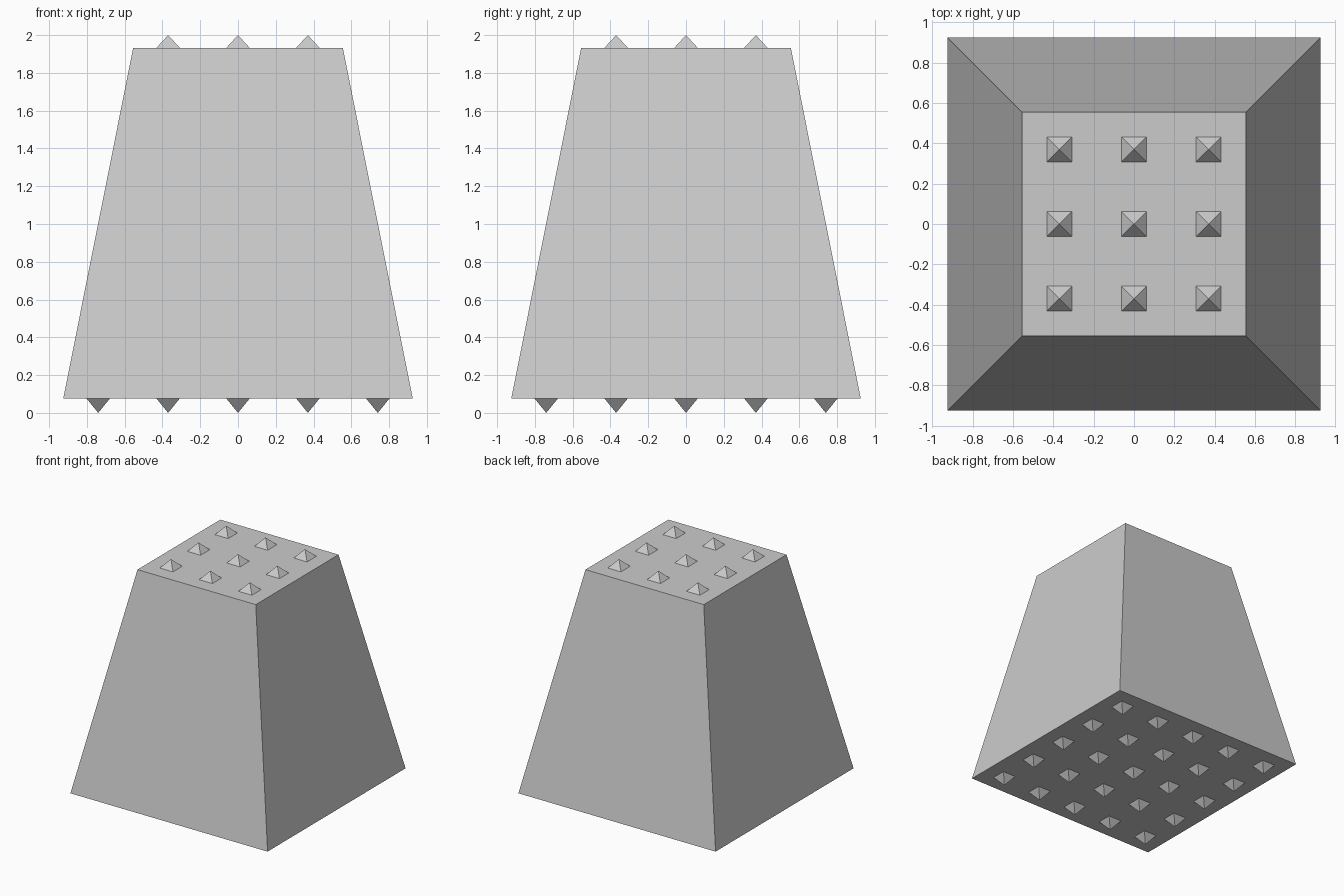
import bpy
from math import pi, sqrt

if "Cube" in bpy.data.objects:
    bpy.data.objects.remove(bpy.data.objects["Cube"])

Z0, Z1 = 0.077, 1.932      # body bottom and top
STEP, HALF = 0.37, 0.0625  # stud spacing and half width


def frustum(name, half_low, half_high, z_low, z_high, x=0, y=0):
    """Square tapered block; a zero half width gives a pyramid."""
    bpy.ops.mesh.primitive_cone_add(
        vertices=4, radius1=half_low * sqrt(2), radius2=half_high * sqrt(2),
        depth=z_high - z_low, location=(x, y, (z_low + z_high) / 2),
        rotation=(0, 0, pi / 4))
    bpy.context.object.name = name


# Tapered body
frustum("body", 0.925, 0.555, Z0, Z1)

# 3 x 3 studs on top
for i in range(-1, 2):
    for j in range(-1, 2):
        frustum("top_stud", HALF, 0, Z1, 2.0, i * STEP, j * STEP)

# 5 x 5 studs underneath, pointing down
for i in range(-2, 3):
    for j in range(-2, 3):
        frustum("bottom_stud", 0, HALF, 0.0, Z0, i * STEP, j * STEP)
